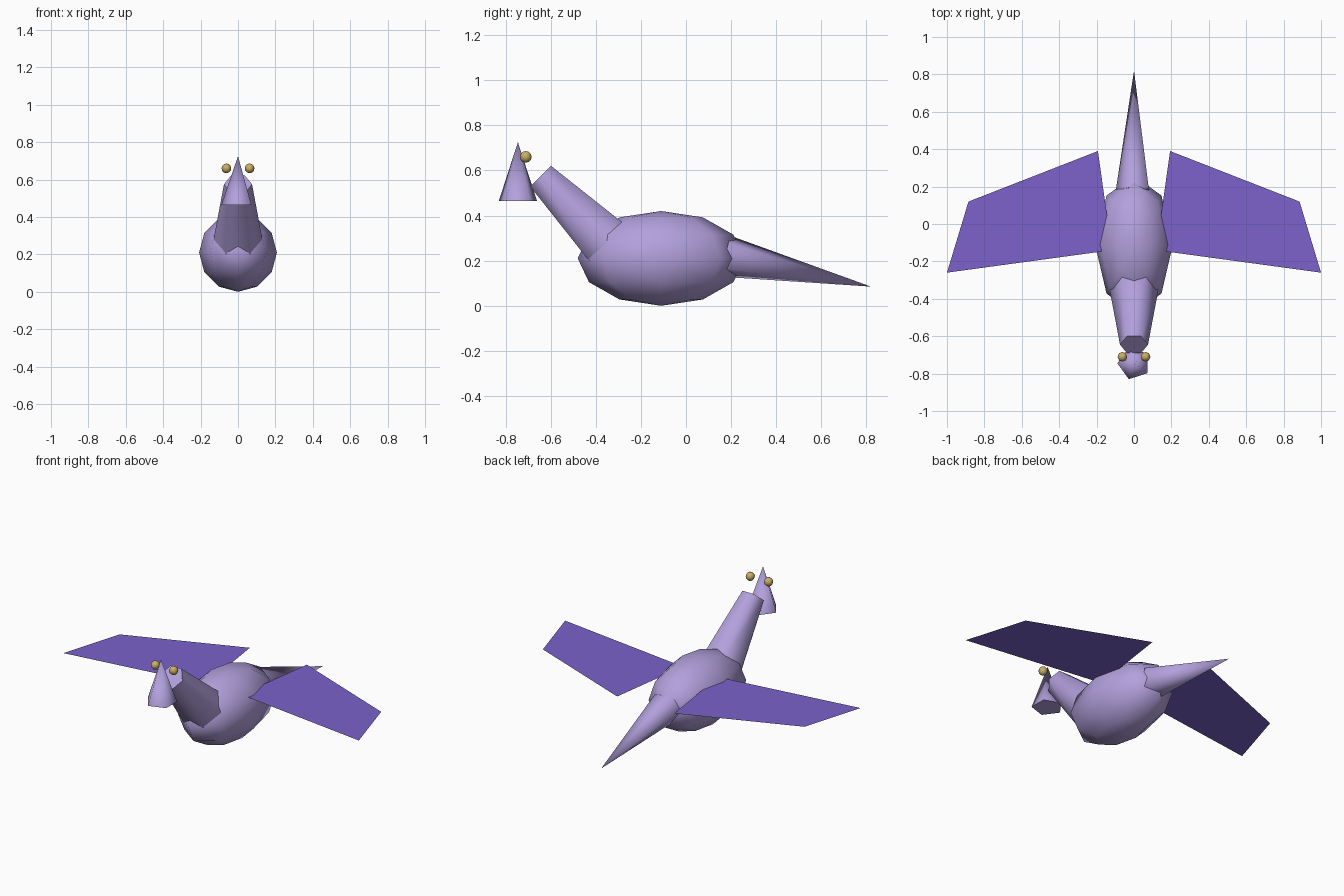
import bpy, bmesh, math
from mathutils import Vector

if "Cube" in bpy.data.objects:
    bpy.data.objects.remove(bpy.data.objects["Cube"])


def material(name, hex_rgb):
    def lin(c):
        c /= 255
        return c / 12.92 if c <= 0.04045 else ((c + 0.055) / 1.055) ** 2.4
    m = bpy.data.materials.new(name)
    m.diffuse_color = (*[lin(c) for c in hex_rgb], 1)
    m.use_nodes = True
    m.node_tree.nodes["Principled BSDF"].inputs["Base Color"].default_value = m.diffuse_color
    return m


LAVENDER = material("lavender", (0xB2, 0xA0, 0xDC))
VIOLET = material("violet", (0x7C, 0x62, 0xCB))
GOLD = material("gold", (0xCB, 0xAF, 0x66))


def finish(name, bm, mat, smooth_angle=None):
    mesh = bpy.data.meshes.new(name)
    bm.to_mesh(mesh)
    bm.free()
    mesh.materials.append(mat)
    ob = bpy.data.objects.new(name, mesh)
    bpy.context.collection.objects.link(ob)
    if smooth_angle:
        bpy.ops.object.select_all(action='DESELECT')
        ob.select_set(True)
        bpy.context.view_layer.objects.active = ob
        bpy.ops.object.shade_smooth_by_angle(angle=math.radians(smooth_angle))
    return ob


def ball(name, center, radii, mat):
    bm = bmesh.new()
    bmesh.ops.create_uvsphere(bm, u_segments=8, v_segments=6, radius=1)
    bmesh.ops.scale(bm, vec=radii, verts=bm.verts)
    bmesh.ops.translate(bm, vec=center, verts=bm.verts)
    return finish(name, bm, mat, 80)


def taper(name, start, end, r0, r1, sides, mat):
    """Capped cone from start to end, with one corner on the -x side."""
    start, end = Vector(start), Vector(end)
    side = Vector((1, 0, 0))
    up = (end - start).normalized().cross(side)
    bm = bmesh.new()

    def ring(c, r):
        if r == 0:
            return [bm.verts.new(c)] * sides
        angles = [math.pi + math.tau * i / sides for i in range(sides)]
        return [bm.verts.new(c + r * (math.cos(a) * side + math.sin(a) * up)) for a in angles]

    a, b = ring(start, r0), ring(end, r1)
    for i in range(sides):
        j = (i + 1) % sides
        bm.faces.new([a[i], a[j], b[j], b[i]] if r1 else [a[i], a[j], b[0]])
    bm.faces.new(a[::-1])
    if r1:
        bm.faces.new(b)
    bmesh.ops.recalc_face_normals(bm, faces=bm.faces)
    return finish(name, bm, mat, 75)


# Body, neck, head and tail
ball("body", (0, -0.11, 0.21), (0.208, 0.37, 0.21), LAVENDER)
taper("neck", (0, -0.348, 0.278), (0, -0.645, 0.575), 0.131, 0.075, 6, LAVENDER)
taper("head", (0, -0.745, 0.465), (0, -0.745, 0.725), 0.089, 0, 5, LAVENDER)
taper("tail", (0, 0.175, 0.22), (0, 0.82, 0.085), 0.098, 0, 5, LAVENDER)

# Eyes and flat wings, mirrored left and right
WING = [(0.118, -0.14), (1.0, -0.26), (0.885, 0.12), (0.193, 0.39)]
for label, s in (("left", -1), ("right", 1)):
    ball(label + "_eye", (s * 0.062, -0.71, 0.66), (0.026,) * 3, GOLD)
    bm = bmesh.new()
    corners = [bm.verts.new((s * x, y, 0.31)) for x, y in WING]
    bm.faces.new(corners[::s])
    finish(label + "_wing", bm, VIOLET)
